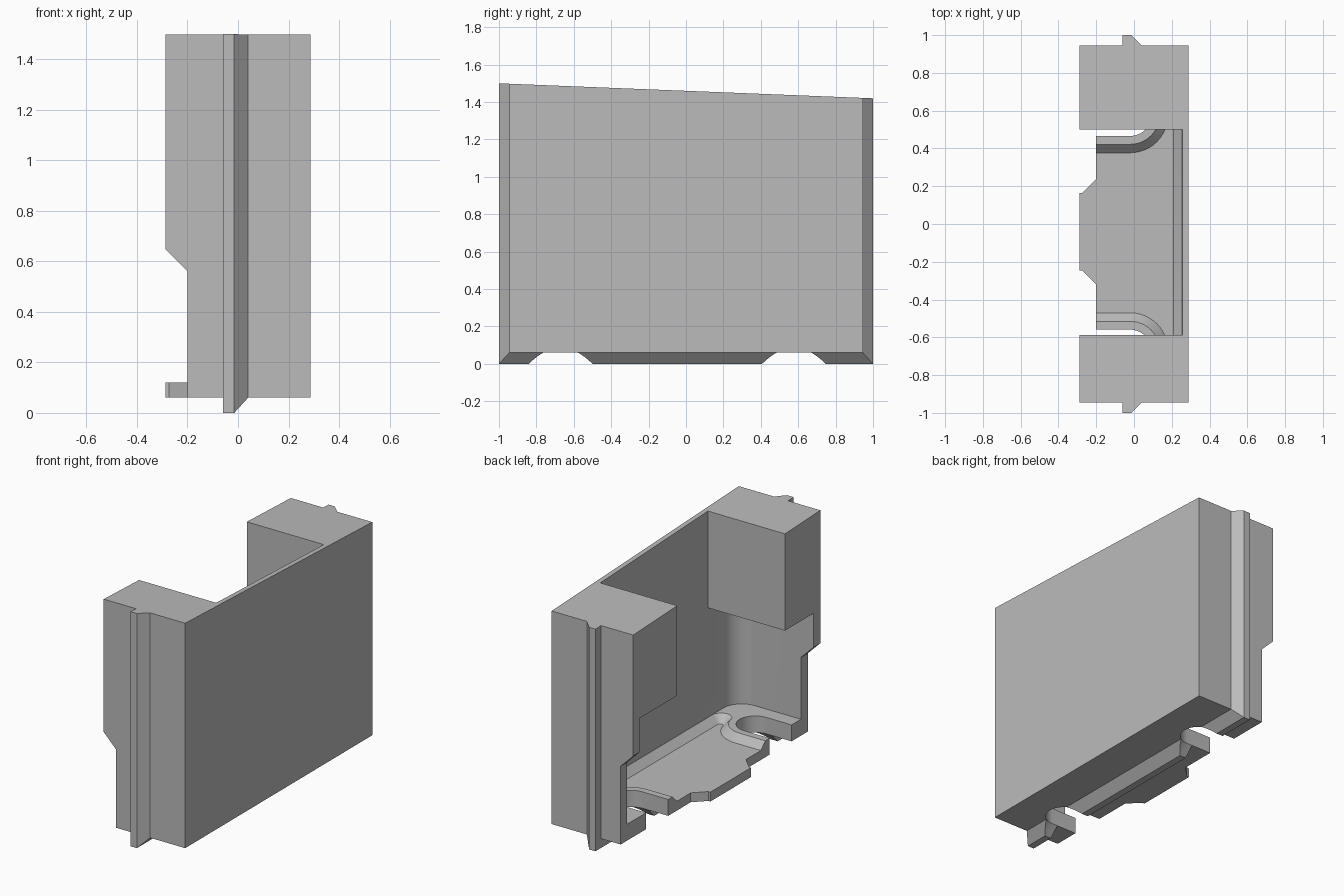
import bpy, bmesh, math

if "Cube" in bpy.data.objects:
    bpy.data.objects.remove(bpy.data.objects["Cube"])

mat = bpy.data.materials.new("plain grey")
mat.diffuse_color = (0.5, 0.5, 0.5, 1)
mat.use_nodes = True
mat.node_tree.nodes["Principled BSDF"].inputs["Base Color"].default_value = mat.diffuse_color


def loft(name, sections):
    """Closed solid through equal-length rings of points."""
    bm = bmesh.new()
    rings = [[bm.verts.new(p) for p in s] for s in sections]
    n = len(rings[0])
    for a, b in zip(rings, rings[1:]):
        for i in range(n):
            j = (i + 1) % n
            bm.faces.new((a[i], a[j], b[j], b[i]))
    bm.faces.new(rings[0])
    bm.faces.new(rings[-1])
    bmesh.ops.recalc_face_normals(bm, faces=bm.faces[:])
    me = bpy.data.meshes.new(name)
    bm.to_mesh(me)
    bm.free()
    me.materials.append(mat)
    ob = bpy.data.objects.new(name, me)
    bpy.context.collection.objects.link(ob)
    return ob


def plate(name, outline, z0, z1):
    return loft(name, [[(x, y, z) for x, y in outline] for z in (z0, z1)])


def box(name, x0, x1, y0, y1, z0, z1):
    return plate(name, [(x0, y0), (x1, y0), (x1, y1), (x0, y1)], z0, z1)


def side_profile(name, pts, y0, y1):
    return loft(name, [[(x, y, z) for x, z in pts] for y in (y0, y1)])


def arc(cx, cy, rx, ry, a0, a1, n):
    return [(cx + rx * math.cos(math.radians(a0 + (a1 - a0) * i / n)),
             cy + ry * math.sin(math.radians(a0 + (a1 - a0) * i / n))) for i in range(n + 1)]


def boolean(ob, tool, op):
    mod = ob.modifiers.new(op, 'BOOLEAN')
    mod.operation, mod.object, mod.solver = op, tool, 'EXACT'
    bpy.context.view_layer.objects.active = ob
    bpy.ops.object.modifier_apply(modifier=mod.name)
    bpy.data.objects.remove(tool)


FLOOR, RIM, WALL = 0.12, 0.165, 0.257
SLOT_X, SLOT_Y = -0.02, (-0.67, 0.577)

# main block
body = box("housing", -0.288, 0.288, -0.945, 0.945, 0.06, 1.6)

# tongue running round both ends and the underside, with one bevelled flank
rib = [[(x, -y, z), (x, y, z), (x, y, 1.6), (x, -y, 1.6)]
       for x, y, z in ((-0.06, 1, 0), (-0.015, 1, 0), (0.04, 0.945, 0.06))]
rib = [[(x, max(-1, min(1, y)), z) for x, y, z in s] for s in rib]
# run the tongue slightly into the block for a clean union
rib.append([(0.06, -0.925, 0.08), (0.06, 0.925, 0.08), (0.06, 0.925, 1.6), (0.06, -0.925, 1.6)])
boolean(body, loft("tongue", rib), 'UNION')

# sloping top
boolean(body, loft("top_cut", [[(x, -1.1, 1.504), (x, 1.1, 1.416), (x, 1.1, 2), (x, -1.1, 2)]
                               for x in (-1, 1)]), 'DIFFERENCE')
# step under the open side
boolean(body, side_profile("step_cut", [(-0.5, -0.1), (-0.2, -0.1), (-0.2, 0.56),
                                        (-0.288, 0.648), (-0.5, 0.86)], -1.1, 1.1), 'DIFFERENCE')
# opening between the two upper blocks
boolean(body, box("opening_cut", -0.6, WALL, -0.588, 0.5, 0.5, 2), 'DIFFERENCE')
# wider lower cavity with rounded inner corners
r = 0.13
cavity = [(-0.6, -0.875)] + arc(WALL - r, -0.875 + r, r, r, -90, 0, 10) \
    + arc(WALL - r, 0.88 - r, r, r, 0, 90, 10) + [(-0.6, 0.88)]
boolean(body, plate("cavity_cut", cavity, RIM, 0.865), 'DIFFERENCE')


# sunken floor with sloping border that bends round the slots
def basin(o):
    pts = []
    for s, cy in ((1, SLOT_Y[0]), (-1, SLOT_Y[1])):
        R = 0.2 - o
        bend = arc(SLOT_X, cy, R, s * R, 90, 15, 10)
        ex, ey = bend[-1]
        w = (0.21 + o - ex) / 2
        tip = arc(ex + w, ey, w, -s * w, 180, 0, 8)[1:]
        tip = [(x, y) for x, y in tip]
        end = [(-0.6, cy + s * R)] + bend + tip
        pts += end if s == 1 else end[::-1]
    return pts


boolean(body, loft("basin_cut", [[(x, y, z) for x, y in basin(o)]
                                 for o, z in ((0, FLOOR), (0.045, RIM), (0.045, 0.2))]), 'DIFFERENCE')

# two open slots, flared on the underside
for cy in SLOT_Y:
    rings = []
    for rad, z in ((0.181, -0.01), (0.111, 0.06), (0.111, 0.3)):
        pts = [(-0.6, cy - rad)] + arc(SLOT_X, cy, rad, rad, -90, 90, 20) + [(-0.6, cy + rad)]
        rings.append([(x, y, z) for x, y in pts])
    boolean(body, loft("slot_cut", rings), 'DIFFERENCE')

# lip on the floor edge
lip = [(-0.1, -0.32), (-0.2, -0.32), (-0.273, -0.247), (-0.288, -0.247),
       (-0.288, 0.165), (-0.273, 0.165), (-0.2, 0.238), (-0.1, 0.238)]
boolean(body, plate("floor_lip", lip, 0.06, FLOOR), 'UNION')

# smooth the rounded parts, keep the edges crisp
bpy.ops.object.select_all(action='DESELECT')
body.select_set(True)
bpy.context.view_layer.objects.active = body
bpy.ops.object.shade_smooth_by_angle(angle=math.radians(25))
